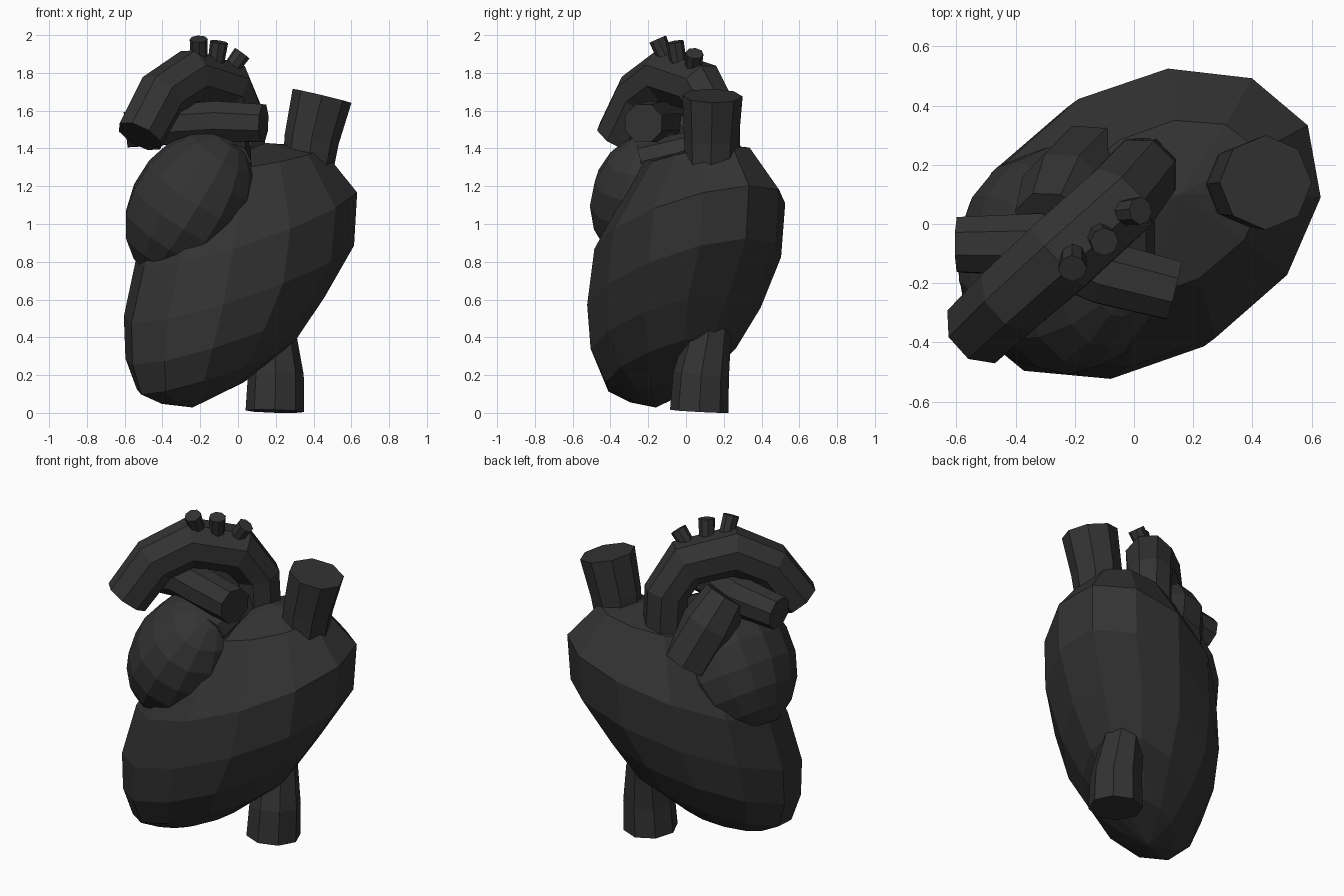
import bpy, bmesh, math
from mathutils import Vector, Matrix

if "Cube" in bpy.data.objects:
    bpy.data.objects.remove(bpy.data.objects["Cube"])

# One dark grey colour for everything
grey = bpy.data.materials.new("dark_grey")
grey.diffuse_color = (0.033, 0.033, 0.033, 1)
grey.use_nodes = True
grey.node_tree.nodes["Principled BSDF"].inputs["Base Color"].default_value = grey.diffuse_color


def finish(name, bm):
    bmesh.ops.recalc_face_normals(bm, faces=bm.faces)
    me = bpy.data.meshes.new(name)
    bm.to_mesh(me)
    bm.free()
    me.materials.append(grey)
    ob = bpy.data.objects.new(name, me)
    bpy.context.collection.objects.link(ob)
    return ob


def bridge(bm, rings):
    n = len(rings[0])
    for a, b in zip(rings, rings[1:]):
        for i in range(n):
            j = (i + 1) % n
            bm.faces.new((a[i], a[j], b[j], b[i]))


def tube(name, path, radii, sides=8, phase=0.0):
    """Capped tube along a path, one radius per point."""
    bm = bmesh.new()
    pts = [Vector(p) for p in path]
    rings, side = [], None
    for k, p in enumerate(pts):
        t = (pts[min(k + 1, len(pts) - 1)] - pts[max(k - 1, 0)]).normalized()
        if side is None:
            side = t.orthogonal()
        side = (side - t * side.dot(t)).normalized()
        up = t.cross(side)
        ring = []
        for i in range(sides):
            a = 2 * math.pi * i / sides + phase
            ring.append(bm.verts.new(p + (side * math.cos(a) + up * math.sin(a)) * radii[k]))
        rings.append(ring)
    bridge(bm, rings)
    bm.faces.new(rings[0])
    bm.faces.new(rings[-1])
    return finish(name, bm)


# Main body: tilted elliptical rings, longest along a diagonal in plan
# each ring: centre x, y, z, half width in x, half width in y, tilt in x, tilt in y
levels = [
    (-0.19, -0.125, 0.11, 0.225, 0.18, 0.22, 0.12),
    (-0.115, -0.08, 0.255, 0.425, 0.35, 0.28, 0.2),
    (-0.07, -0.055, 0.45, 0.53, 0.455, 0.28, 0.2),
    (0.005, -0.01, 0.70, 0.615, 0.52, 0.28, 0.2),
    (0.045, 0.02, 0.99, 0.59, 0.51, 0.28, 0.2),
    (0.085, 0.05, 1.34, 0.365, 0.305, 0.14, 0.12),
]
SEG = 12
c, s = math.cos(math.radians(30)), math.sin(math.radians(30))
bm = bmesh.new()
rings = []
for cx, cy, cz, hx, hy, tx, ty in levels:
    total, diff = hx * hx + hy * hy, hx * hx - hy * hy
    a, b = math.sqrt(total / 2 + diff), math.sqrt(total / 2 - diff)
    ring = []
    for i in range(SEG):
        t = 2 * math.pi * i / SEG
        u, v = a * math.cos(t), b * math.sin(t)
        x, y = u * c - v * s, u * s + v * c
        ring.append(bm.verts.new((cx + x, cy + y, cz + tx * x + ty * y)))
    rings.append(ring)
bridge(bm, rings)
for ring, tip in ((rings[0], (-0.24, -0.16, 0.03)), (rings[-1], (0.15, 0.1, 1.43))):
    pole = bm.verts.new(tip)
    for i in range(SEG):
        bm.faces.new((ring[i], ring[(i + 1) % SEG], pole))
finish("main_body", bm)

# Rounded upper chamber on the front left, leaning to the right and forward
bm = bmesh.new()
bmesh.ops.create_uvsphere(
    bm, u_segments=14, v_segments=9, radius=1,
    matrix=Matrix.Translation((-0.25, -0.125, 1.1))
    @ Matrix.Rotation(math.radians(10), 4, 'X')
    @ Matrix.Rotation(math.radians(32), 4, 'Y')
    @ Matrix.Diagonal((0.32, 0.385, 0.425, 1)))
finish("upper_chamber", bm)

# Large arched vessel
tube("arch_vessel",
     [(0.03, 0.175, 1.28), (0.02, 0.165, 1.56), (-0.05, 0.075, 1.725), (-0.255, -0.11, 1.785),
      (-0.405, -0.245, 1.685), (-0.52, -0.355, 1.465)],
     [0.125, 0.13, 0.142, 0.145, 0.138, 0.13], 8, math.pi / 8)

# Three small branches on the arch
branches = [
    ((-0.205, -0.08, 1.82), (-0.208, -0.15, 1.98)),
    ((-0.125, -0.03, 1.80), (-0.10, -0.06, 1.965)),
    ((-0.07, 0.035, 1.78), (0.022, 0.045, 1.905)),
]
for i, (p, q) in enumerate(branches):
    tube("arch_branch_%d" % (i + 1), [p, q], [0.042, 0.048], 8)

# Cross vessel passing under the arch
tube("cross_vessel",
     [(0.135, -0.225, 1.535), (-0.1, -0.165, 1.545), (-0.33, -0.07, 1.53), (-0.595, -0.07, 1.5)],
     [0.108, 0.115, 0.115, 0.1], 8, math.pi / 8)

# Trunk sloping from the back up to the cross vessel, and a low link beneath it
tube("rear_trunk",
     [(-0.14, 0.19, 1.18), (-0.23, 0.1, 1.4), (-0.28, 0.0, 1.55)],
     [0.16, 0.16, 0.13], 8, math.pi / 8)
tube("low_link", [(-0.03, -0.24, 1.33), (-0.03, 0.14, 1.42)], [0.1, 0.1], 8)

# Upper vein on the right
tube("upper_vein",
     [(0.36, 0.13, 1.22), (0.39, 0.135, 1.45), (0.445, 0.14, 1.68)],
     [0.13, 0.145, 0.16], 8)

# Lower vein underneath, narrowing into the body
tube("lower_vein",
     [(0.195, 0.07, 0.01), (0.2, 0.08, 0.2), (0.185, 0.12, 0.43), (0.15, 0.14, 0.56)],
     [0.155, 0.148, 0.12, 0.08], 8)

# Rest the whole model on the ground
bpy.context.view_layer.update()
low = min(v.co.z for o in bpy.data.objects for v in o.data.vertices)
for o in bpy.data.objects:
    o.location.z -= low
